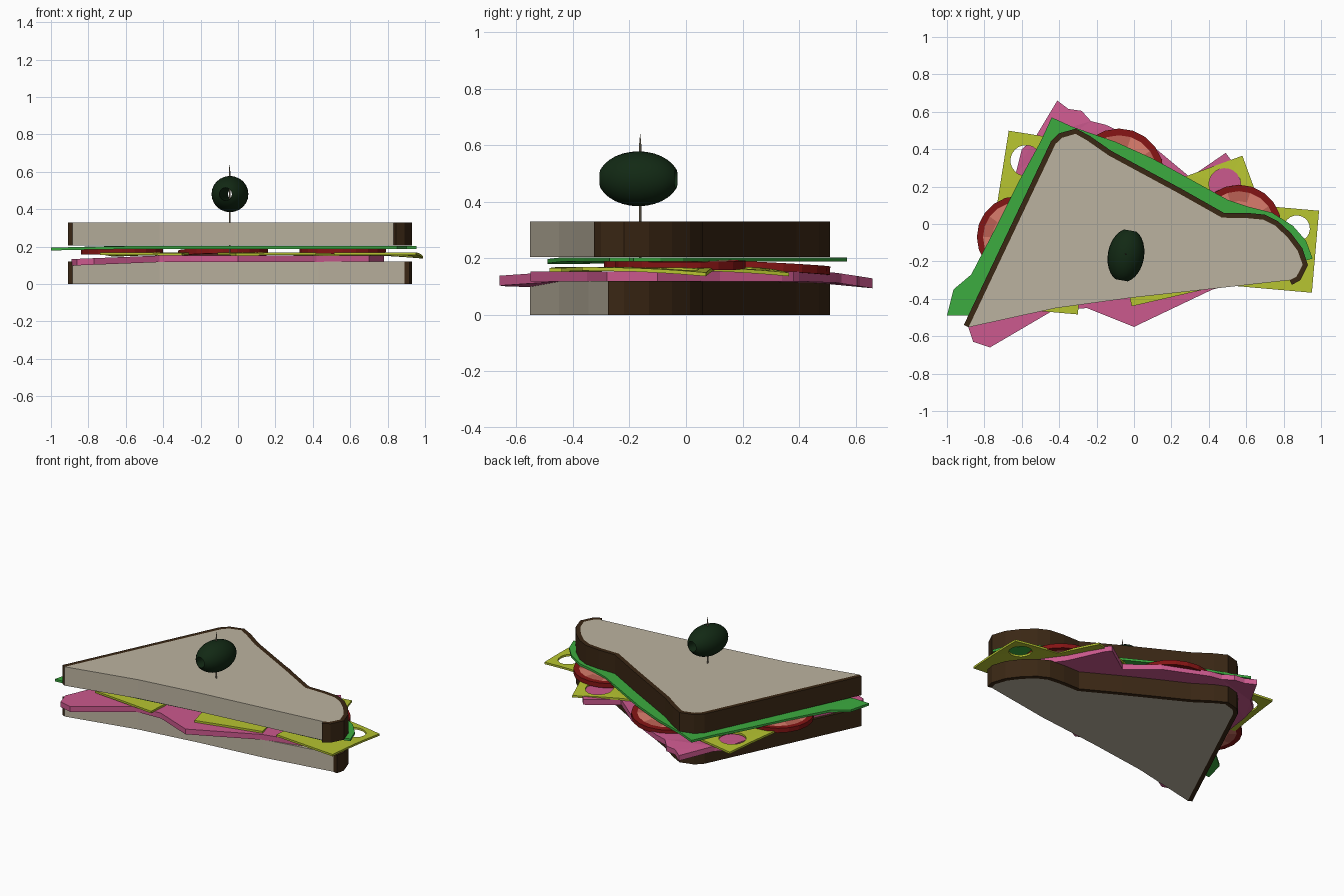
import bpy, bmesh, math
from mathutils import Matrix, Vector

if "Cube" in bpy.data.objects:
    bpy.data.objects.remove(bpy.data.objects["Cube"])


def mat(name, r, g, b):
    m = bpy.data.materials.new(name)
    m.diffuse_color = (r, g, b, 1)
    m.use_nodes = True
    m.node_tree.nodes["Principled BSDF"].inputs["Base Color"].default_value = m.diffuse_color
    return m


BREAD = mat("bread crumb", .50, .45, .35)
CRUST = mat("dark crust", .042, .02, .007)
HAM = mat("ham pink", .60, .10, .27)
CHEESE = mat("cheese yellow", .47, .55, .03)
SKIN = mat("tomato skin", .23, .007, .007)
FLESH = mat("tomato flesh", .70, .20, .15)
PULP = mat("tomato pulp", .50, .12, .09)
LETTUCE = mat("lettuce green", .045, .41, .05)
OLIVE = mat("olive green", .006, .022, .007)
WOOD = mat("pick wood", .32, .27, .19)


def finish(bm, name, *mats):
    bmesh.ops.recalc_face_normals(bm, faces=bm.faces[:])
    me = bpy.data.meshes.new(name)
    bm.to_mesh(me)
    bm.free()
    for m in mats:
        me.materials.append(m)
    ob = bpy.data.objects.new(name, me)
    bpy.context.collection.objects.link(ob)
    return ob


def slab(name, pts, z0, z1, m, droop=None):
    """Extruded outline; droop(x, y) lowers the rim."""
    bm = bmesh.new()
    rings = [[bm.verts.new((x, y, z)) for x, y in pts] for z in (z0, z1)]
    n = len(pts)
    caps = [bm.faces.new(r) for r in rings]
    for i in range(n):
        j = (i + 1) % n
        bm.faces.new((rings[0][i], rings[0][j], rings[1][j], rings[1][i]))
    bmesh.ops.triangulate(bm, faces=caps)
    if droop:
        for v in bm.verts:
            v.co.z -= droop(v.co.x, v.co.y)
    return finish(bm, name, m)


# Bread slices: crumb with a crust band on the uncut sides
def bread(label, end, z0, z1):
    outer = [(-.91, -.54), (-.445, .44), (-.40, .485), (-.31, .51), (-.235, .47),
             (-.12, .39), (0, .325), (.25, .19), (.48, .06), (.60, .06), (.70, .05),
             (.77, .015), (.84, -.05), (.90, -.13), (.93, -.22)] + end
    inner = []
    for i, p in enumerate(outer):
        a, b = Vector(outer[max(i - 1, 0)]), Vector(outer[min(i + 1, len(outer) - 1)])
        d = (b - a).normalized()
        inner.append((p[0] + d.y * .028, p[1] - d.x * .028))
    cut = [(.43, -.345), (-.02, -.395), (-.42, -.45)]
    slab(label + "_bread", inner + cut, z0, z1, BREAD)
    # crust built as a band between the two outlines
    bm = bmesh.new()
    rows = [[bm.verts.new((x, y, z)) for x, y in path]
            for path, z in ((outer, z0), (outer, z1), (inner, z1), (inner, z0))]
    for k in range(4):
        a, b = rows[k], rows[(k + 1) % 4]
        for i in range(len(outer) - 1):
            bm.faces.new((a[i], a[i + 1], b[i + 1], b[i]))
    for i in (0, -1):
        bm.faces.new([r[i] for r in rows])
    finish(bm, label + "_crust", CRUST)


bread("bottom", [(.918, -.275)], 0, .12)
bread("top", [(.89, -.30), (.845, -.325)], .205, .33)

# Ham
slab("ham", [(-.89, -.54), (-.86, -.63), (-.77, -.66), (-.42, -.455), (-.25, -.45),
             (0, -.55), (.42, -.35), (.70, -.28), (.78, -.10), (.62, .12), (.52, .34),
             (.49, .38), (.30, .25), (.12, .40), (-.15, .53), (-.23, .55), (-.28, .605),
             (-.35, .615), (-.41, .66), (-.53, .46), (-.60, .40), (-.63, .28),
             (-.68, -.10)], .118, .153, HAM,
     lambda x, y: .15 * max(0, y - .5) + .04 * max(0, -.4 - x))


# Cheese squares with a round hole near the outer corner
def cheese(name, c, rot, corner, hole, r, droop):
    h, t = .22, .013
    hx, hy = hole
    corners = [math.atan2(sy * h - hy, sx * h - hx) for sx in (-1, 1) for sy in (-1, 1)]
    angs = sorted([-math.pi + .01 + k * math.tau / 20 for k in range(20)] + corners)
    bm = bmesh.new()
    rows = [[], [], [], []]
    for a in angs:
        ca, sa = math.cos(a), math.sin(a)
        d = min(((h if ca > 0 else -h) - hx) / ca, ((h if sa > 0 else -h) - hy) / sa)
        for row, rad, z in zip(rows, (r, d, d, r), (0, 0, t, t)):
            x, y = hx + ca * rad, hy + sa * rad
            u = max(0, (x * corner[0] + y * corner[1]) / (2 * h))
            row.append(bm.verts.new((x, y, z - droop * u * u)))
    n = len(angs)
    for k in range(4):
        a, b = rows[k], rows[(k + 1) % 4]
        for i in range(n):
            j = (i + 1) % n
            bm.faces.new((a[i], a[j], b[j], b[i]))
    bm.transform(Matrix.Translation((c[0], c[1], .156)) @ Matrix.Rotation(math.radians(rot), 4, 'Z'))
    finish(bm, name, CHEESE)


cheese("cheese_right", (.751, -.129), -5, (1, 1), (.11, .115), .07, .02)
cheese("cheese_back", (.448, .083), 20, (1, 1), (.08, .11), .085, .02)
cheese("cheese_left", (-.487, .247), -9, (-1, 1), (-.105, .077), .082, .01)
cheese("cheese_front", (.153, -.176), 13, (-1, -1), (.06, .08), .07, .004)
cheese("cheese_front_left", (-.50, -.245), -5, (1, -1), (-.08, .08), .07, .004)


# Tomato slices: skin rim, flesh ring and pulp wedges
def tomato(name, c, r, z, tilt):
    n, t = 20, .03
    bm = bmesh.new()
    rad = (.0, .62, .85, 1)
    for s in (-1, 1):
        for k in range(3):
            for i in range(n):
                p = []
                for q, a in ((k, i), (k + 1, i), (k + 1, i + 1), (k, i + 1)):
                    w = a * math.tau / n
                    p.append((rad[q] * r * math.cos(w), rad[q] * r * math.sin(w), s * t / 2))
                f = bm.faces.new([bm.verts.new(v) for v in (p[:3] if k == 0 else p)])
                f.material_index = 0 if k == 2 else (2 if k == 1 and i % 4 < 2 else 1)
    bmesh.ops.remove_doubles(bm, verts=bm.verts[:], dist=1e-4)
    rim = [e for e in bm.edges if e.is_boundary]
    bmesh.ops.bridge_loops(bm, edges=rim)
    for f in bm.faces:
        if abs(f.normal.z) < .5:
            f.material_index = 0
    out = Vector((c[0], c[1], 0)).normalized()
    axis = Vector((-out.y, out.x, 0))
    bm.transform(Matrix.Translation((c[0], c[1], z)) @ Matrix.Rotation(math.radians(tilt), 4, axis))
    finish(bm, name, SKIN, FLESH, PULP)


tomato("tomato_back", (-.08, .27), .24, .168, 3)
tomato("tomato_left", (-.62, -.07), .22, .176, 1)
tomato("tomato_right", (.56, -.02), .23, .176, 1)

# Lettuce
slab("lettuce", [(-1, -.49), (-.90, -.49), (-.55, -.44), (0, -.36), (.45, -.31),
                 (.85, -.27), (.90, -.20), (.955, -.185), (.92, -.09), (.85, -.01),
                 (.74, .06), (.62, .09), (.50, .13), (.30, .24), (.10, .35), (-.10, .44),
                 (-.33, .52), (-.44, .57), (-.50, .44), (-.62, .22), (-.74, -.02),
                 (-.87, -.27), (-.965, -.35)], .188, .203, LETTUCE,
     lambda x, y: .03 * max(0, -.7 - x))

# Pitted olive: lathe around its long axis, open hole through the middle
bm = bmesh.new()
a0 = math.acos(.034 / .097)
prof = [(.097 * math.cos(a), .144 * math.sin(a))
        for a in (-a0 + 2 * a0 * i / 12 for i in range(13))]
N = 24
rows = [[bm.verts.new((p * math.cos(w), y, p * math.sin(w))) for p, y in prof]
        for w in (k * math.tau / N for k in range(N))]
for k in range(N):
    a, b = rows[k], rows[(k + 1) % N]
    for i in range(len(prof)):
        j = (i + 1) % len(prof)
        bm.faces.new((a[i], a[j], b[j], b[i]))
bm.transform(Matrix.Translation((-.043, -.168, .481)) @ Matrix.Rotation(math.radians(-10), 4, 'Z'))
olive = finish(bm, "olive", OLIVE)

# Cocktail pick with pointed tip
bm = bmesh.new()
for r1, r2, z0, z1 in ((.004, .004, .10, .60), (.004, .0005, .60, .64)):
    bmesh.ops.create_cone(bm, cap_ends=True, segments=8, radius1=r1, radius2=r2, depth=z1 - z0,
                          matrix=Matrix.Translation((-.045, -.162, (z0 + z1) / 2)))
finish(bm, "cocktail_pick", WOOD)

bpy.ops.object.select_all(action='DESELECT')
olive.select_set(True)
bpy.context.view_layer.objects.active = olive
bpy.ops.object.shade_smooth_by_angle(angle=math.radians(40))
